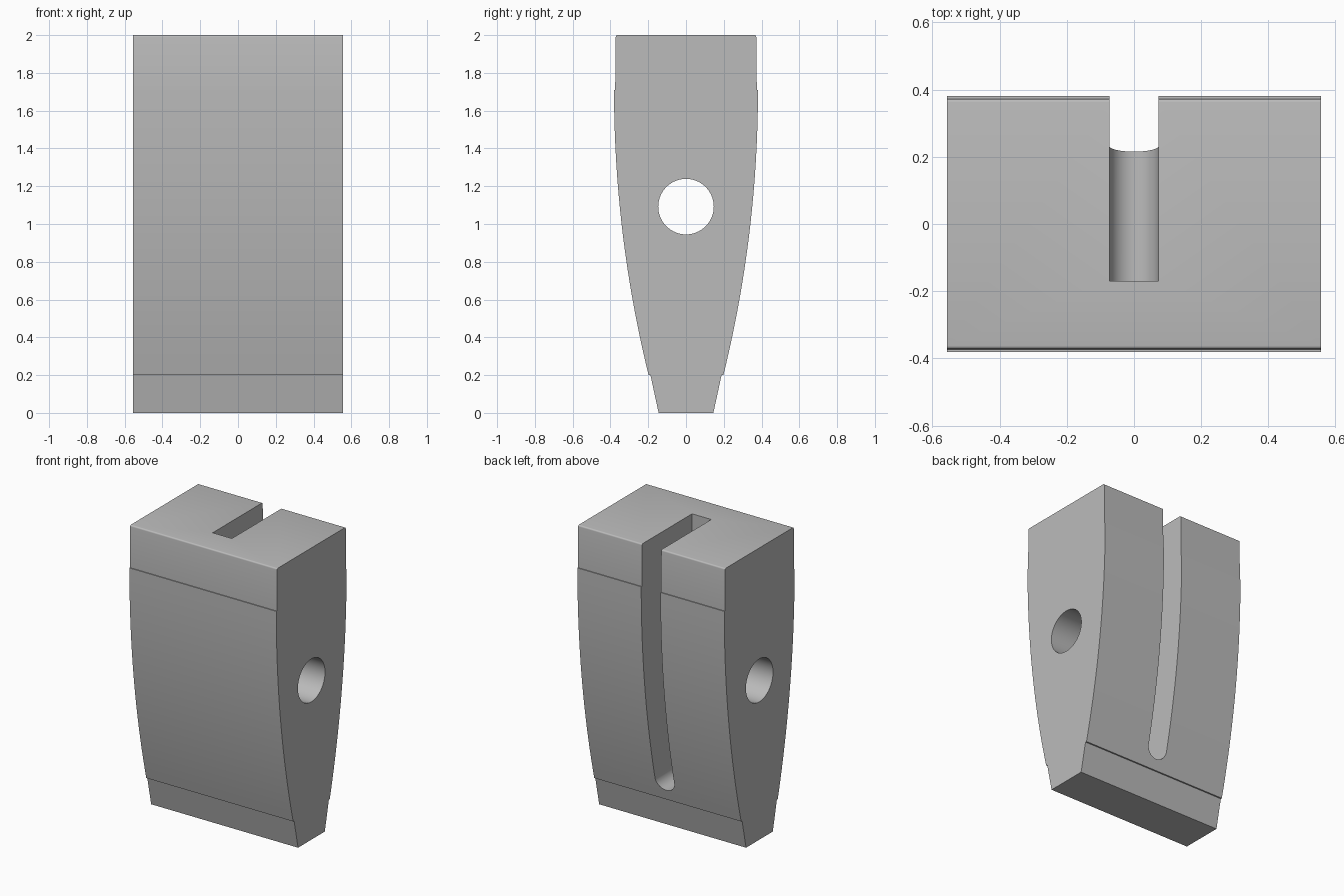
import bpy, bmesh, math

cube = bpy.data.objects.get("Cube")
if cube:
    bpy.data.objects.remove(cube, do_unlink=True)

HALF_WIDTH = 0.557

grey = bpy.data.materials.new("light grey")
grey.use_nodes = True
colour = (0.5, 0.5, 0.5, 1)
grey.diffuse_color = colour
grey.node_tree.nodes["Principled BSDF"].inputs["Base Color"].default_value = colour


def prism(name, points, to_3d, direction):
    """Extrude a closed 2D outline into a solid."""
    bm = bmesh.new()
    face = bm.faces.new([bm.verts.new(to_3d(a, b)) for a, b in points])
    out = bmesh.ops.extrude_face_region(bm, geom=[face])
    moved = [v for v in out["geom"] if isinstance(v, bmesh.types.BMVert)]
    bmesh.ops.translate(bm, verts=moved, vec=direction)
    bmesh.ops.recalc_face_normals(bm, faces=bm.faces)
    mesh = bpy.data.meshes.new(name)
    bm.to_mesh(mesh)
    bm.free()
    mesh.materials.append(grey)
    obj = bpy.data.objects.new(name, mesh)
    bpy.context.collection.objects.link(obj)
    return obj


def arc(ca, cb, radius, start, end, steps):
    return [(ca + radius * math.cos(start + (end - start) * i / steps),
             cb + radius * math.sin(start + (end - start) * i / steps))
            for i in range(steps + 1)]


# Wedge side profile: tapered foot, bulging flank, slightly recessed head
low, high = (0.198, 0.2), (0.381, 1.71)
sag, rise = high[0] - low[0], high[1] - low[1]
radius = (sag ** 2 + rise ** 2) / (2 * sag)
flank = arc(high[0] - radius, high[1], radius, -math.asin(rise / radius), 0, 24)
crown = arc(0.362, 1.99, 0.01, 0, math.pi / 2, 4)
side = [(0.145, 0), (0.188, 0.2)] + flank + [(0.375, 1.71)] + crown
outline = side + [(-y, z) for y, z in reversed(side)]
body = prism("wedge_body", outline, lambda y, z: (-HALF_WIDTH, y, z),
             (2 * HALF_WIDTH, 0, 0))

# Cross hole through both sides
hole = prism("cross_hole_cutter", arc(0, 1.092, 0.147, 0, math.tau, 64)[:-1],
             lambda y, z: (-1, y, z), (2, 0, 0))

# Round-bottomed slot, open at the back and top
slot_outline = arc(0, 0.345, 0.073, -math.pi, 0, 24) + [(0.073, 2.2), (-0.073, 2.2)]
slot = prism("rope_slot_cutter", slot_outline, lambda x, z: (x, -0.17, z), (0, 1, 0))

for cutter in (hole, slot):
    cut = body.modifiers.new(cutter.name, "BOOLEAN")
    cut.operation = "DIFFERENCE"
    cut.solver = "EXACT"
    cut.object = cutter
bpy.context.view_layer.update()

# Apply the cuts, then remove the cutters
bpy.ops.object.select_all(action="DESELECT")
body.select_set(True)
bpy.context.view_layer.objects.active = body
for modifier in list(body.modifiers):
    bpy.ops.object.modifier_apply(modifier=modifier.name)
for cutter in (hole, slot):
    bpy.data.objects.remove(cutter, do_unlink=True)
bpy.ops.object.shade_smooth_by_angle(angle=math.radians(25))
